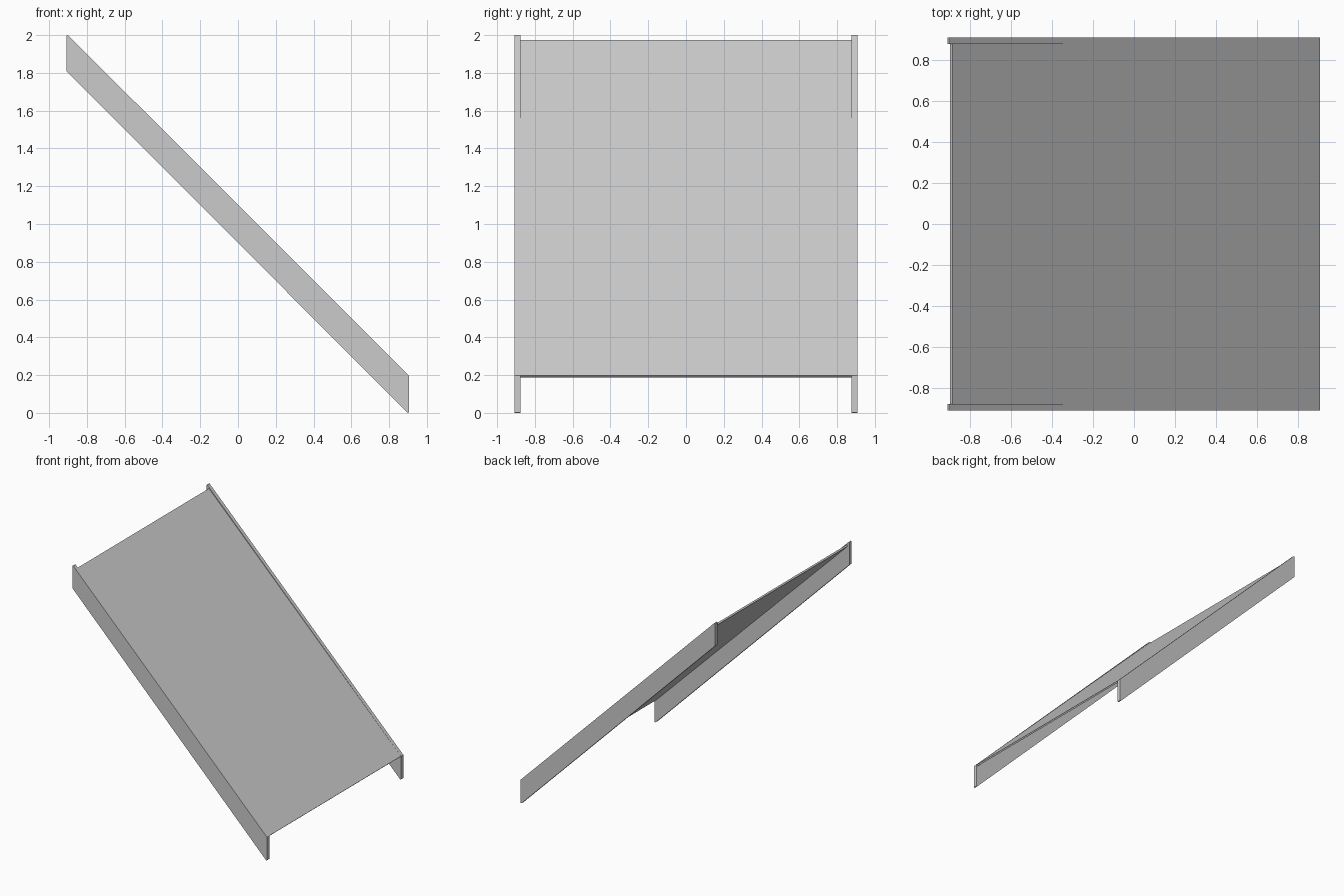
import bpy
import bmesh

if "Cube" in bpy.data.objects:
    bpy.data.objects.remove(bpy.data.objects["Cube"])


def extrude_profile(name, profile, y0, y1):
    """Extrude an x/z outline between two y positions."""
    bm = bmesh.new()
    face = bm.faces.new([bm.verts.new((x, y0, z)) for x, z in profile])
    ext = bmesh.ops.extrude_face_region(bm, geom=[face])
    verts = [g for g in ext["geom"] if isinstance(g, bmesh.types.BMVert)]
    bmesh.ops.translate(bm, verts=verts, vec=(0, y1 - y0, 0))
    bmesh.ops.recalc_face_normals(bm, faces=bm.faces)
    mesh = bpy.data.meshes.new(name)
    bm.to_mesh(mesh)
    bm.free()
    obj = bpy.data.objects.new(name, mesh)
    bpy.context.collection.objects.link(obj)
    return obj


# Sloping side rails with upright ends and slightly clipped tips
rail = [(-0.908, 1.81), (0.898, 0.0), (0.906, 0.003),
        (0.906, 0.197), (-0.90, 2.0), (-0.908, 1.998)]
for side, s in (("front", -1), ("back", 1)):
    extrude_profile(side + "_side_rail", rail, s * 0.877, s * 0.908)

# Thin deck between the rails, with ends square to the slope
deck = [(0.905, 0.197), (0.895, 0.187), (-0.895, 1.965), (-0.885, 1.975)]
extrude_profile("ramp_deck", deck, -0.878, 0.878)
